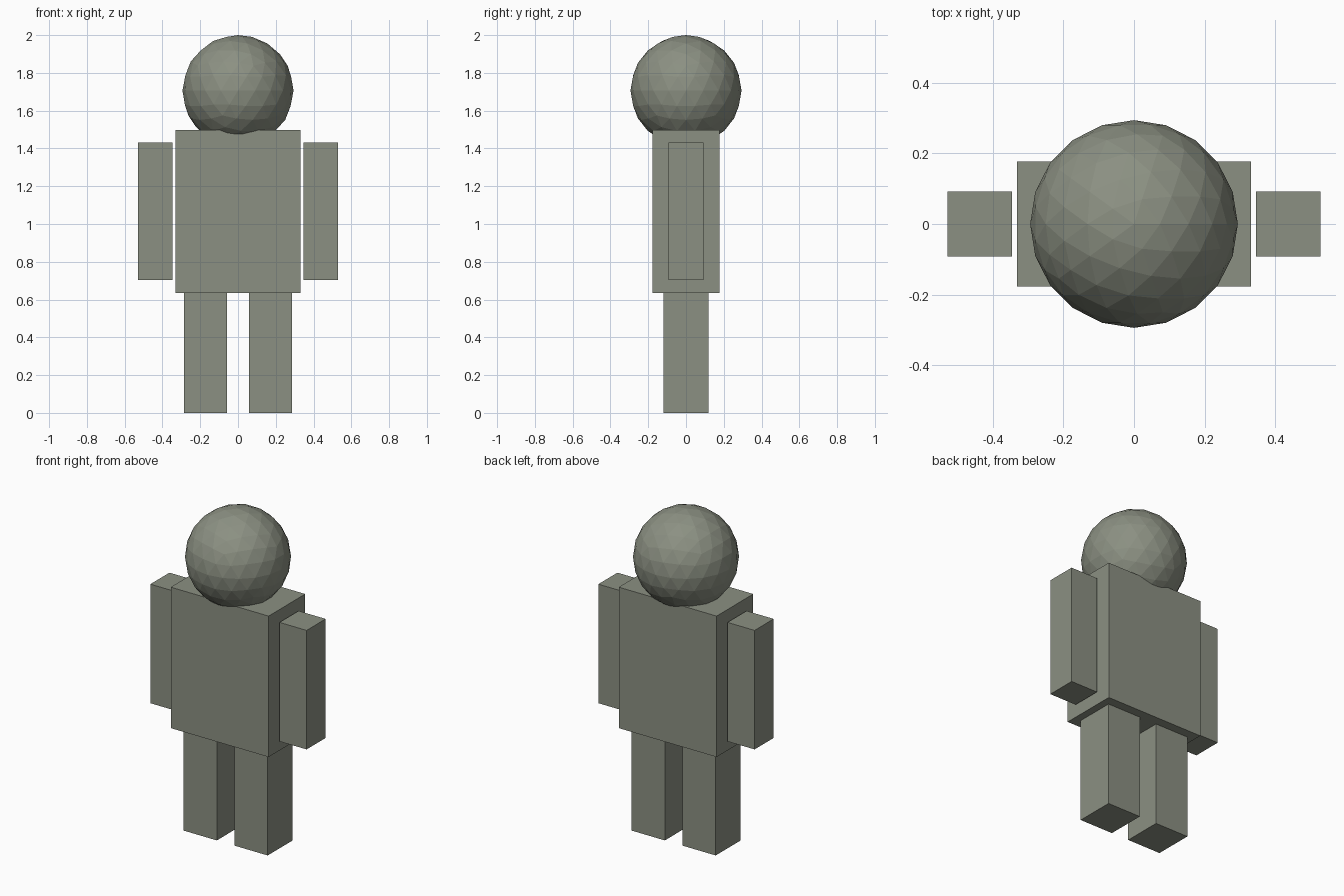
import bpy

if "Cube" in bpy.data.objects:
    bpy.data.objects.remove(bpy.data.objects["Cube"], do_unlink=True)

# Single grey-green colour
mat = bpy.data.materials.new("grey_green")
mat.use_nodes = True
colour = (0.26, 0.28, 0.225, 1)
mat.diffuse_color = colour
mat.node_tree.nodes["Principled BSDF"].inputs["Base Color"].default_value = colour


def box(name, centre, size):
    bpy.ops.mesh.primitive_cube_add(size=1, location=centre)
    obj = bpy.context.object
    obj.name = name
    obj.scale = size
    bpy.ops.object.transform_apply(location=False, rotation=False, scale=True)
    obj.data.materials.append(mat)


# Torso
box("torso", (0, 0, 1.067), (0.662, 0.354, 0.862))

# Arms and legs
for side, x in (("left", 1), ("right", -1)):
    box(side + "_arm", (x * 0.437, 0, 1.067), (0.183, 0.184, 0.728))
    box(side + "_leg", (x * 0.172, 0, 0.318), (0.226, 0.24, 0.636))

# Faceted head
bpy.ops.mesh.primitive_ico_sphere_add(subdivisions=3, radius=0.294, location=(0, 0, 1.706))
head = bpy.context.object
head.name = "head"
head.data.materials.append(mat)
